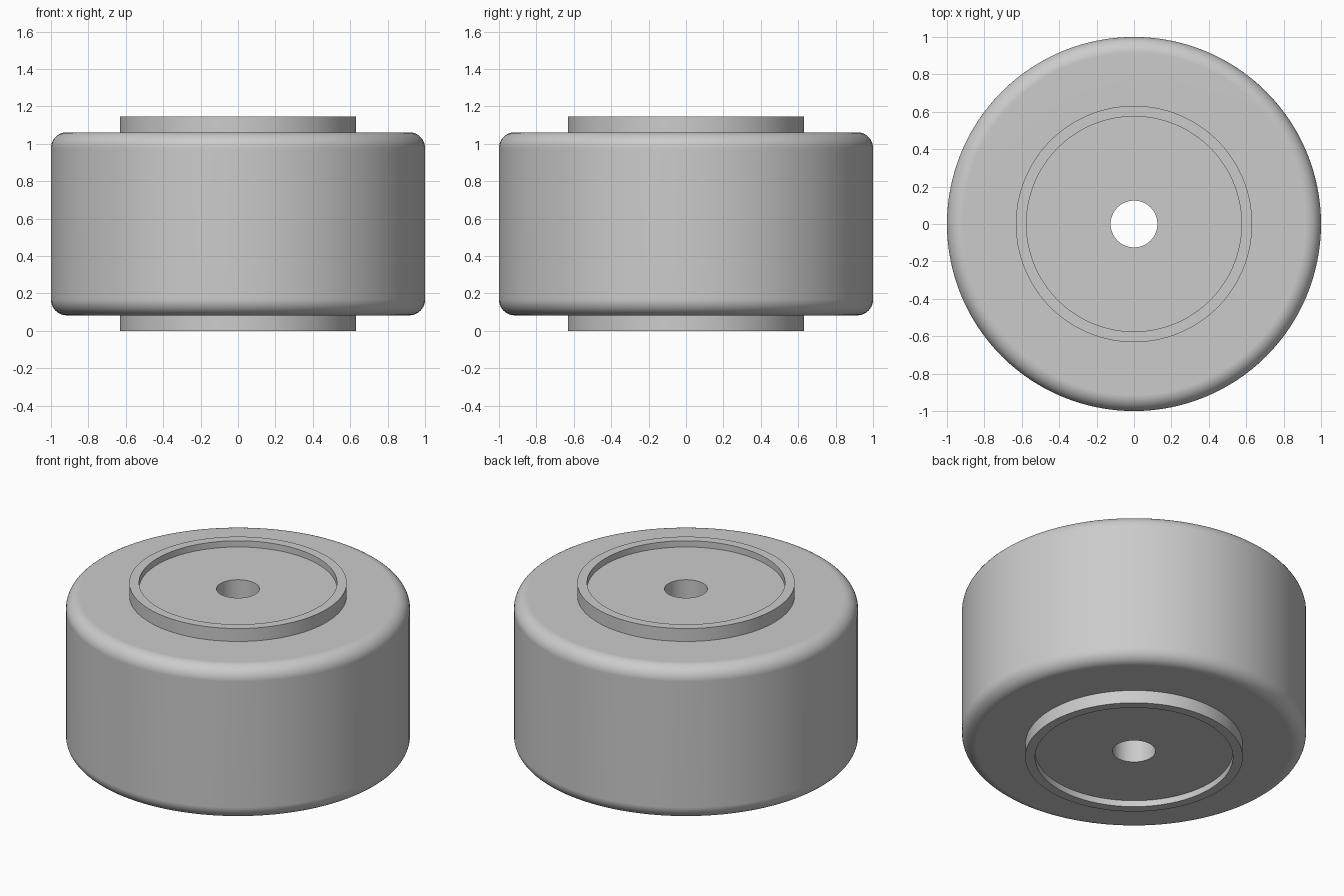
import bpy, bmesh, math

if "Cube" in bpy.data.objects:
    bpy.data.objects.remove(bpy.data.objects["Cube"])

STEPS = 128
HEIGHT = 1.145          # hub height
TYRE_LOW, TYRE_HIGH = 0.083, 1.062
FILLET = 0.085

grey = bpy.data.materials.new("plain grey")
grey.diffuse_color = (0.6, 0.6, 0.6, 1)
grey.use_nodes = True
grey.node_tree.nodes["Principled BSDF"].inputs["Base Color"].default_value = grey.diffuse_color


def lathe(name, profile):
    """Spin a closed (radius, z) profile about the z axis."""
    bm = bmesh.new()
    rings = []
    for i in range(STEPS):
        a = 2 * math.pi * i / STEPS
        rings.append([bm.verts.new((r * math.cos(a), r * math.sin(a), z)) for r, z in profile])
    n = len(profile)
    for i in range(STEPS):
        p, q = rings[i], rings[(i + 1) % STEPS]
        for j in range(n):
            k = (j + 1) % n
            bm.faces.new((p[j], q[j], q[k], p[k]))
    bmesh.ops.recalc_face_normals(bm, faces=bm.faces[:])
    mesh = bpy.data.meshes.new(name)
    bm.to_mesh(mesh)
    bm.free()
    mesh.materials.append(grey)
    obj = bpy.data.objects.new(name, mesh)
    bpy.context.collection.objects.link(obj)
    bpy.context.view_layer.objects.active = obj
    obj.select_set(True)
    bpy.ops.object.shade_smooth_by_angle(angle=math.radians(30))
    # keep the flat sides evenly shaded next to the rounded edges
    wn = obj.modifiers.new("even_shading", 'WEIGHTED_NORMAL')
    wn.keep_sharp = True
    return obj


# lower half of the section: bore, recessed hub face, hub lip, rounded tread edge
lower = [(0.125, 0.04), (0.575, 0.04), (0.575, 0), (0.632, 0), (0.632, TYRE_LOW)]
for i in range(11):
    a = math.pi / 2 * i / 10
    lower.append((1 - FILLET + FILLET * math.sin(a), TYRE_LOW + FILLET - FILLET * math.cos(a)))

# the upper half mirrors the lower half
upper = [(r, HEIGHT - z) for r, z in reversed(lower)]
lathe("roller_wheel", lower + upper)
